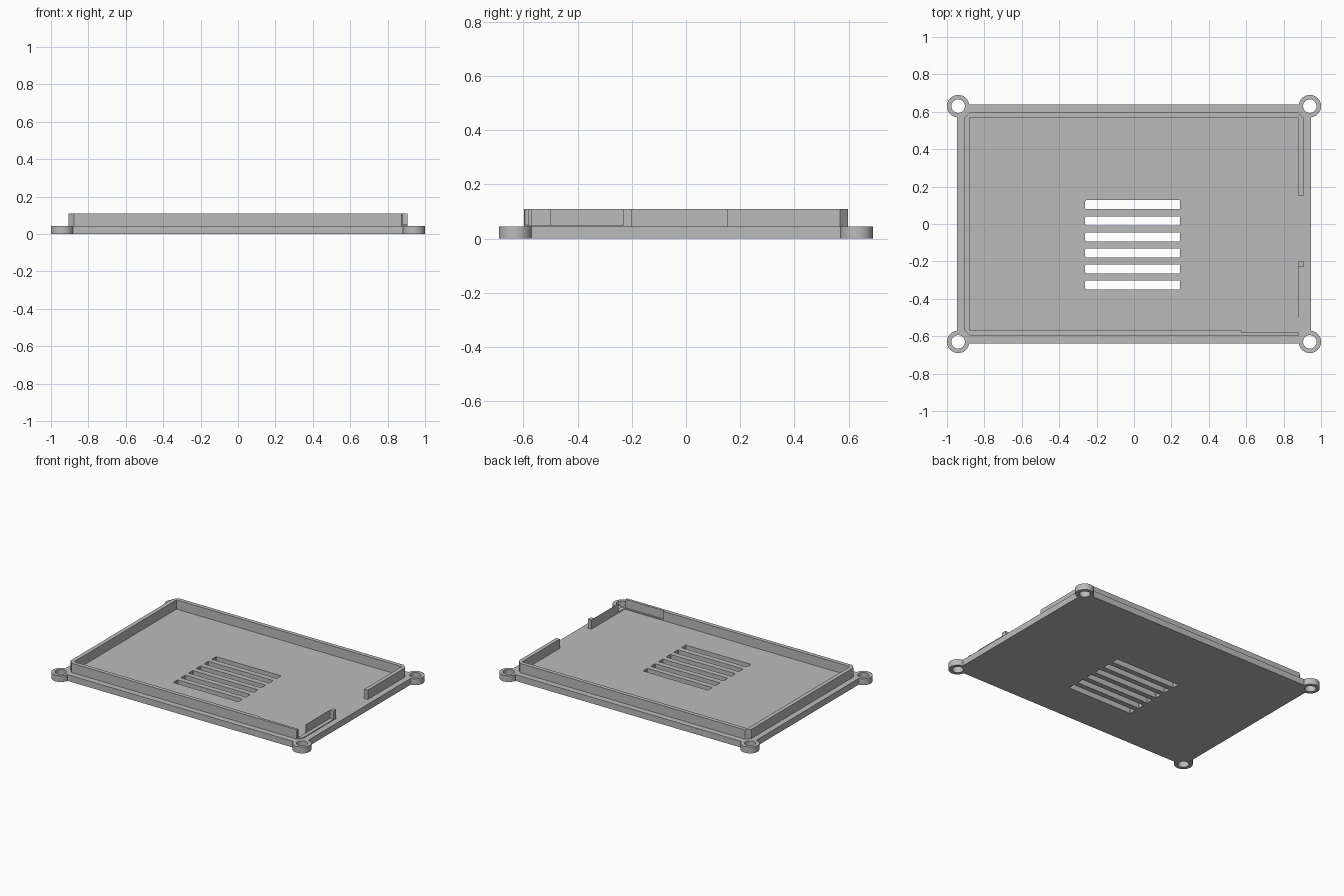
import bpy, bmesh, math

cube = bpy.data.objects.get("Cube")
if cube:
    bpy.data.objects.remove(cube, do_unlink=True)

grey = bpy.data.materials.new("plastic grey")
grey.use_nodes = True
colour = (0.5, 0.5, 0.5, 1)
grey.diffuse_color = colour
grey.node_tree.nodes["Principled BSDF"].inputs["Base Color"].default_value = colour

BASE_H, TOP = 0.044, 0.109
RING_X, RING_Y = 0.94, 0.63
CORNERS = [(sx * RING_X, sy * RING_Y) for sx in (-1, 1) for sy in (-1, 1)]


def rect(x0, x1, y0, y1, cut=0.0):
    """Rectangular profile, with corners cut off by the given length."""
    if not cut:
        return [(x0, y0), (x1, y0), (x1, y1), (x0, y1)]
    return [(x0 + cut, y0), (x1 - cut, y0), (x1, y0 + cut), (x1, y1 - cut),
            (x1 - cut, y1), (x0 + cut, y1), (x0, y1 - cut), (x0, y0 + cut)]


def circle(cx, cy, r, n=48):
    return [(cx + r * math.cos(2 * math.pi * i / n),
             cy + r * math.sin(2 * math.pi * i / n)) for i in range(n)]


def prism(name, profile, z0, z1):
    """Object made by extruding a flat profile from z0 to z1."""
    bm = bmesh.new()
    face = bm.faces.new([bm.verts.new((x, y, z0)) for x, y in profile])
    up = bmesh.ops.extrude_face_region(bm, geom=[face])["geom"]
    bmesh.ops.translate(bm, vec=(0, 0, z1 - z0),
                        verts=[v for v in up if isinstance(v, bmesh.types.BMVert)])
    bmesh.ops.recalc_face_normals(bm, faces=bm.faces)
    mesh = bpy.data.meshes.new(name)
    bm.to_mesh(mesh)
    bm.free()
    mesh.materials.append(grey)
    obj = bpy.data.objects.new(name, mesh)
    bpy.context.collection.objects.link(obj)
    return obj


def combine(target, tool, operation):
    """Apply a boolean to the target and discard the tool."""
    mod = target.modifiers.new("boolean", 'BOOLEAN')
    mod.operation, mod.solver, mod.object = operation, 'EXACT', tool
    bpy.context.view_layer.objects.active = target
    bpy.ops.object.modifier_apply(modifier=mod.name)
    bpy.data.objects.remove(tool, do_unlink=True)


# Base plate with four screw ears
base = prism("base_plate", rect(-0.947, 0.947, -0.64, 0.64), 0, BASE_H)
for x, y in CORNERS:
    combine(base, prism("ear", circle(x, y, 0.06), 0, BASE_H), 'UNION')
for x, y in CORNERS:
    combine(base, prism("screw_hole", circle(x, y, 0.036), -0.1, 0.2), 'DIFFERENCE')

# Ventilation slots
for i in range(6):
    y = 0.103 - i * 0.0857
    slot = rect(-0.261, 0.247, y - 0.024, y + 0.024, 0.004)
    combine(base, prism("vent_slot", slot, -0.1, 0.2), 'DIFFERENCE')

# Raised rim with clipped outer corners
rim = prism("rim", rect(-0.907, 0.905, -0.598, 0.598, 0.03), BASE_H - 0.01, TOP)
openings = [
    (rect(-0.878, 0.877, -0.57, 0.57), 0),           # inside of the tray
    (rect(0.85, 1, -0.2, 0.152), 0),                 # wide gap in the side
    (rect(0.879, 1, -0.7, -0.231), BASE_H + 0.006),  # gap above the low sill
    (rect(0.575, 0.95, -0.58, -0.5), BASE_H + 0.006),  # recess in the front wall
]
# The recess stops at the front wall, clear of the post
for profile, z in openings:
    combine(rim, prism("opening", profile, z, 0.3), 'DIFFERENCE')

# Smooth the round ears, keep the edges sharp
for obj in (base, rim):
    bpy.ops.object.select_all(action='DESELECT')
    obj.select_set(True)
    bpy.context.view_layer.objects.active = obj
    bpy.ops.object.shade_smooth_by_angle(angle=math.radians(30))
